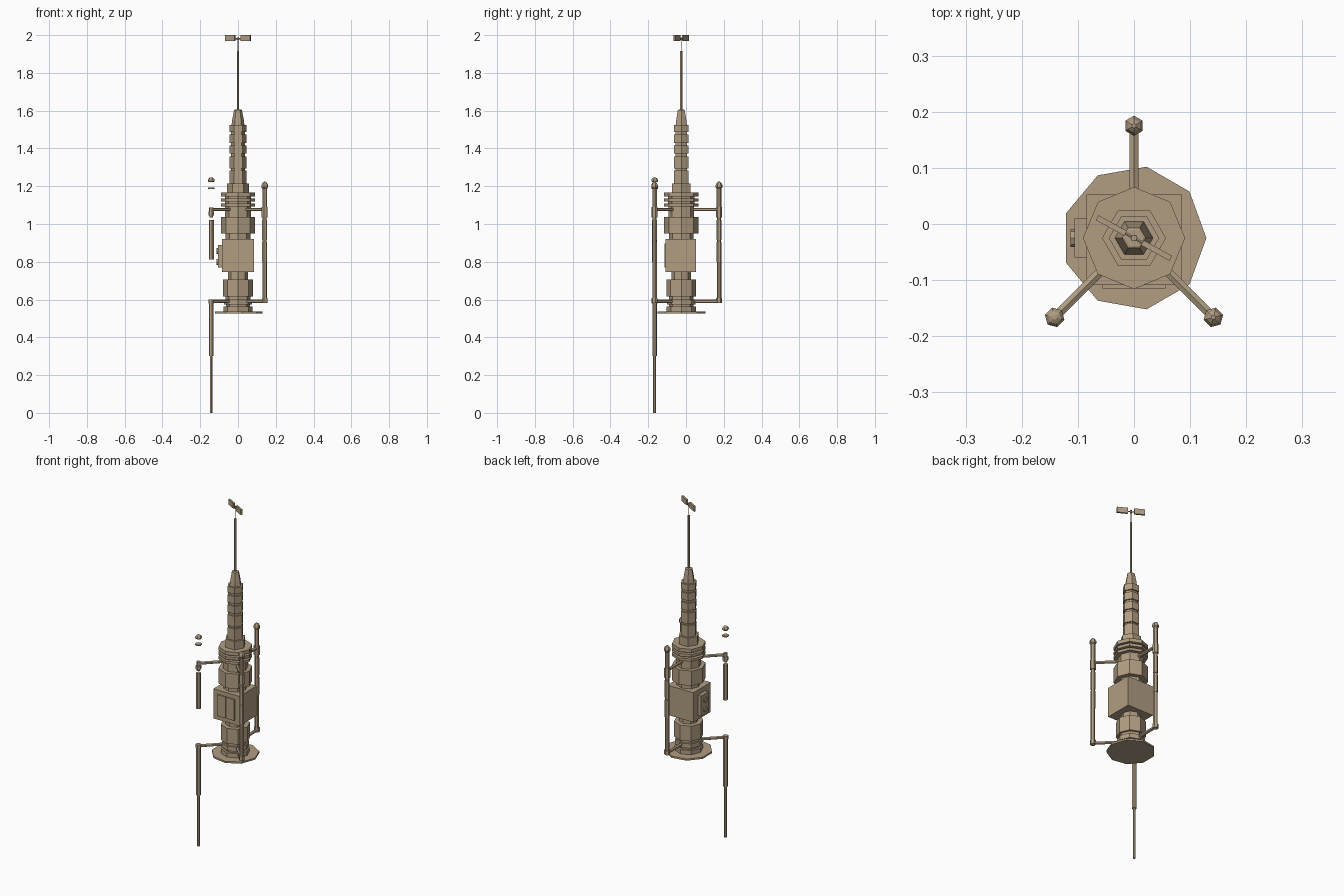
import bpy, bmesh, math
from mathutils import Matrix, Vector

if "Cube" in bpy.data.objects:
    bpy.data.objects.remove(bpy.data.objects["Cube"])

CY = -0.025  # y of the main axis

mat = bpy.data.materials.new("tan metal")
mat.diffuse_color = (0.44, 0.34, 0.225, 1)
mat.use_nodes = True
mat.node_tree.nodes["Principled BSDF"].inputs["Base Color"].default_value = mat.diffuse_color


def finish(bm, name):
    bmesh.ops.recalc_face_normals(bm, faces=bm.faces)
    me = bpy.data.meshes.new(name)
    bm.to_mesh(me)
    bm.free()
    me.materials.append(mat)
    ob = bpy.data.objects.new(name, me)
    bpy.context.collection.objects.link(ob)
    return ob


def lathe(name, profile, sides, x=0, y=CY, turn=0):
    """Closed faceted solid from (radius, z) pairs, bottom to top."""
    bm = bmesh.new()
    rings = []
    for r, z in profile:
        rings.append([bm.verts.new((x + r * math.cos(turn + math.tau * i / sides),
                                    y + r * math.sin(turn + math.tau * i / sides), z))
                      for i in range(sides)])
    for a, b in zip(rings, rings[1:]):
        for i in range(sides):
            j = (i + 1) % sides
            bm.faces.new((a[i], a[j], b[j], b[i]))
    bm.faces.new(rings[0][::-1])
    bm.faces.new(rings[-1])
    return finish(bm, name)


def stepped(name, steps, sides, **kw):
    """Stack of straight drums given as (radius, bottom, top)."""
    prof = []
    for r, a, b in steps:
        prof += [(r, a), (r, b)]
    return lathe(name, prof, sides, **kw)


def box(name, centre, size, rot_z=0):
    bm = bmesh.new()
    bmesh.ops.create_cube(bm, size=1, matrix=Matrix.Translation(centre)
                          @ Matrix.Rotation(rot_z, 4, 'Z') @ Matrix.Diagonal((*size, 1)))
    return finish(bm, name)


def rod(name, p, q, r, sides=6):
    p, q = Vector(p), Vector(q)
    d = q - p
    bm = bmesh.new()
    bmesh.ops.create_cone(bm, cap_ends=True, segments=sides, radius1=r, radius2=r, depth=d.length,
                          matrix=Matrix.Translation((p + q) / 2)
                          @ d.to_track_quat('Z', 'Y').to_matrix().to_4x4())
    return finish(bm, name)


# Base plate and lower drums
lathe("base_plate", [(0.129, 0.527), (0.129, 0.537)], 9)
stepped("lower_body", [(0.077, 0.537, 0.562), (0.064, 0.562, 0.573), (0.075, 0.573, 0.60),
                       (0.066, 0.60, 0.617), (0.079, 0.617, 0.707), (0.052, 0.707, 0.746)], 8)

# Equipment box with front doors and side unit
box("equipment_box", (0, -0.028, 0.833), (0.17, 0.162, 0.175))
for s in (-1, 1):
    box("front_door", (s * 0.029, -0.111, 0.833), (0.054, 0.008, 0.125))
box("side_unit", (-0.095, CY, 0.83), (0.022, 0.07, 0.12))
for z in (0.80, 0.857):
    rod("side_knob", (-0.104, CY, z), (-0.113, CY, z), 0.016, 8)

# Upper drums with cooling fins
stepped("upper_body", [(0.065, 0.92, 0.95), (0.091, 0.95, 1.038), (0.068, 1.038, 1.093),
                       (0.091, 1.093, 1.108), (0.07, 1.108, 1.119), (0.091, 1.119, 1.135),
                       (0.07, 1.135, 1.145), (0.091, 1.145, 1.166)], 8)

# Ribbed mast and nose cone
mast = [(0.057, 1.166, 1.215), (0.045, 1.215, 1.283), (0.036, 1.283, 1.293)]
for a, b in ((1.293, 1.358), (1.372, 1.416), (1.430, 1.474), (1.488, 1.525)):
    mast += [(0.045, a, b), (0.036, b, b + 0.014)]
stepped("ribbed_mast", mast[:-1], 6)
lathe("nose_cone", [(0.034, 1.525), (0.031, 1.55), (0.021, 1.603), (0.017, 1.605)], 6)

# Antenna and tip vanes
stepped("antenna", [(0.0065, 1.60, 1.915), (0.0022, 1.915, 1.985)], 6)
lathe("vane_hub", [(0.006, 1.973), (0.006, 1.988)], 6)
ang = math.radians(-29)
rod("vane_axle", (-0.02 * math.cos(ang), CY - 0.02 * math.sin(ang), 1.981),
    (0.02 * math.cos(ang), CY + 0.02 * math.sin(ang), 1.981), 0.003)
for s in (-1, 1):
    box("tip_vane", (s * 0.046 * math.cos(ang), CY + s * 0.046 * math.sin(ang), 1.984),
        (0.058, 0.010, 0.032), ang)

# Three outrigger poles; the front left one is pulled apart
for label, deg in (("back", 90), ("right", -45), ("left", -135)):
    a = math.radians(deg)
    c, s = math.cos(a), math.sin(a)
    px, py = 0.2 * c, CY + 0.2 * s
    at = dict(x=px, y=py, turn=a)
    for z in (0.59, 1.077):
        rod(label + "_arm", (0.05 * c, CY + 0.05 * s, z), (px, py, z), 0.009)
    cap = [(0.013, 0), (0.018, 0.006), (0.018, 0.018), (0.012, 0.03), (0.004, 0.036)]
    if label != "left":
        stepped(label + "_pole", [(0.016, 0.582, 0.608), (0.012, 0.608, 0.80), (0.0135, 0.80, 0.905),
                                  (0.011, 0.905, 0.915), (0.0135, 0.915, 1.02), (0.011, 1.02, 1.035),
                                  (0.0165, 1.035, 1.09), (0.0125, 1.09, 1.19)], 6, **at)
        lathe(label + "_pole_cap", [(r, 1.188 + z) for r, z in cap], 6, **at)
    else:
        stepped("left_lower_pole", [(0.008, 0, 0.30), (0.0125, 0.30, 0.58), (0.016, 0.58, 0.60)], 6, **at)
        stepped("left_middle_pole", [(0.0135, 0.812, 1.022)], 6, **at)
        stepped("left_joint", [(0.010, 1.035, 1.045), (0.0155, 1.045, 1.065), (0.012, 1.065, 1.088)], 6, **at)
        stepped("left_disc", [(0.018, 1.186, 1.193)], 6, **at)
        lathe("left_cap", [(r, 1.222 + z * 0.7) for r, z in cap], 6, **at)
